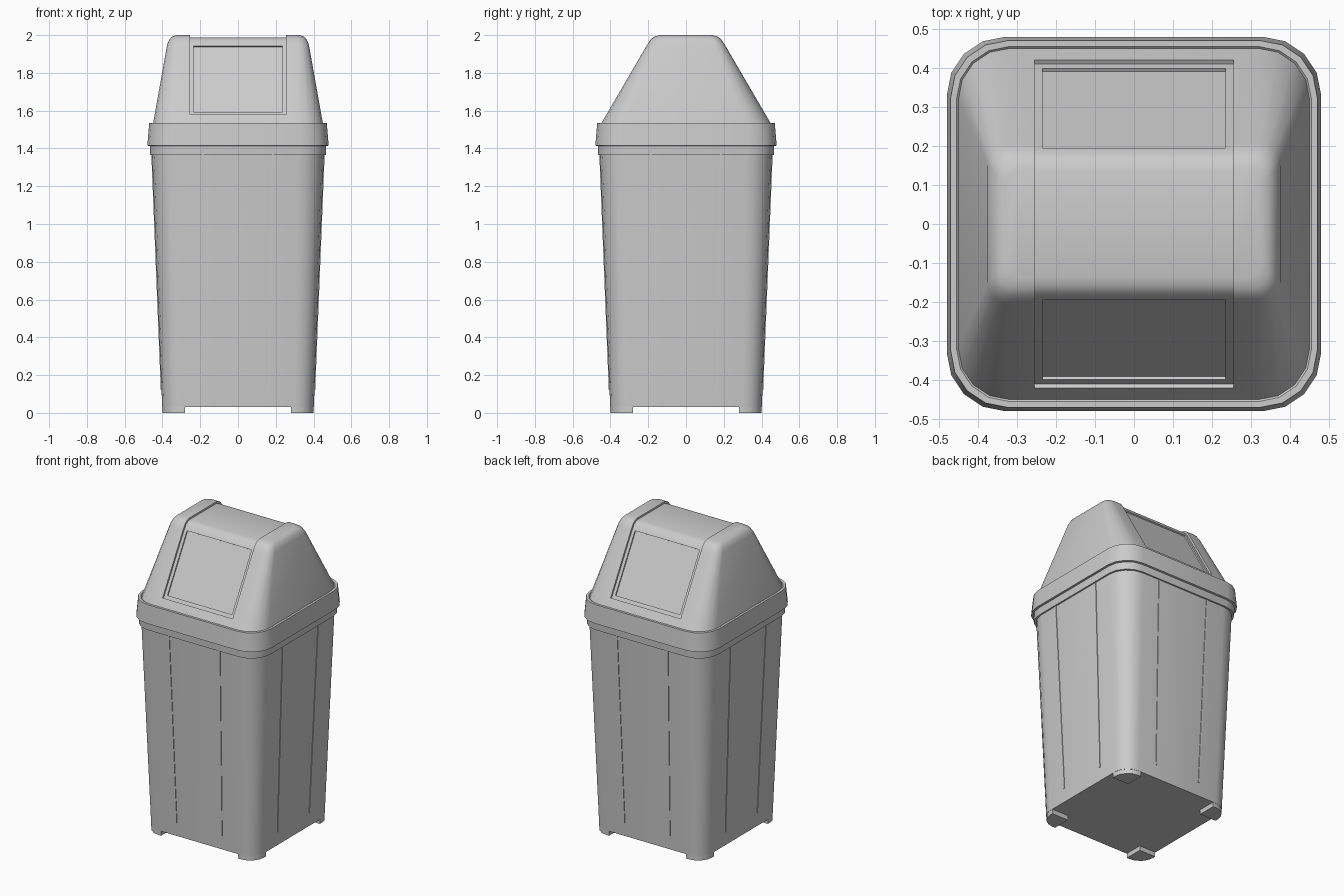
import bpy, bmesh, math
from mathutils import Matrix, Vector

if "Cube" in bpy.data.objects:
    bpy.data.objects.remove(bpy.data.objects["Cube"])

SEG = 4  # facets per rounded corner


def finish(bm, name, angle=31):
    bmesh.ops.recalc_face_normals(bm, faces=bm.faces)
    me = bpy.data.meshes.new(name)
    bm.to_mesh(me)
    bm.free()
    ob = bpy.data.objects.new(name, me)
    bpy.context.collection.objects.link(ob)
    if angle:
        smooth(ob, angle)
    return ob


def select(ob):
    bpy.ops.object.select_all(action='DESELECT')
    ob.select_set(True)
    bpy.context.view_layer.objects.active = ob


def smooth(ob, angle):
    select(ob)
    bpy.ops.object.shade_smooth_by_angle(angle=math.radians(angle))


def arc(cx, cy, r, start):
    return [(cx + r * math.cos(start + i * math.pi / 2 / SEG),
             cy + r * math.sin(start + i * math.pi / 2 / SEG)) for i in range(SEG + 1)]


def loft(name, rings):
    """Closed skin through rounded rectangles (half x, half y, radius, z)."""
    bm = bmesh.new()
    loops = []
    for hx, hy, r, z in rings:
        pts = []
        for k, (sx, sy) in enumerate([(1, 1), (-1, 1), (-1, -1), (1, -1)]):
            pts += arc(sx * (hx - r), sy * (hy - r), r, k * math.pi / 2)
        loops.append([bm.verts.new((x, y, z)) for x, y in pts])
    n = len(loops[0])
    for a, b in zip(loops, loops[1:]):
        for i in range(n):
            j = (i + 1) % n
            bm.faces.new((a[i], a[j], b[j], b[i]))
    bm.faces.new(loops[0][::-1])
    bm.faces.new(loops[-1])
    return finish(bm, name)


def prism(bm, pts, offset):
    """Extrude a polygon of 3D points along an offset."""
    face = bm.faces.new([bm.verts.new(p) for p in pts])
    ext = bmesh.ops.extrude_face_region(bm, geom=[face])
    verts = [v for v in ext['geom'] if isinstance(v, bmesh.types.BMVert)]
    bmesh.ops.translate(bm, verts=verts, vec=offset)


def cut(target, cutter):
    mod = target.modifiers.new('cut', 'BOOLEAN')
    mod.operation = 'DIFFERENCE'
    mod.solver = 'EXACT'
    mod.object = cutter
    select(target)
    bpy.ops.object.modifier_apply(modifier=mod.name)
    bpy.data.objects.remove(cutter)


# Tapered bin body
def half(z):
    return 0.40 + 0.055 * z / 1.37


loft('bin_body', [(half(z), half(z), 0.10 + 0.03 * z, z) for z in (0.03, 1.40)])

# Four corner feet
bm = bmesh.new()
outline = [(0.28, 0.28), (0.40, 0.28)] + arc(0.30, 0.30, 0.10, 0) + [(0.28, 0.40)]
for k in range(4):
    rot = Matrix.Rotation(k * math.pi / 2, 3, 'Z')
    prism(bm, [rot @ Vector((x, y, 0)) for x, y in outline], (0, 0, 0.035))
finish(bm, 'corner_feet')

# Two thin vertical ribs on every side
bm = bmesh.new()
w = 0.005
for k in range(4):
    rot = Matrix.Rotation(k * math.pi / 2, 3, 'Z')
    for s in (-1, 1):
        lo, hi = 0.12, 1.37
        pts = [(s * 0.165 - w, -half(lo) - 0.004, lo), (s * 0.165 + w, -half(lo) - 0.004, lo),
               (s * 0.185 + w, -half(hi) - 0.004, hi), (s * 0.185 - w, -half(hi) - 0.004, hi)]
        prism(bm, [rot @ Vector(p) for p in pts], rot @ Vector((0, 0.012, 0)))
finish(bm, 'side_ribs', None)

# Lid: stepped rim and tapered hood
lid = loft('lid', [
    (0.465, 0.465, 0.14, 1.365), (0.467, 0.467, 0.14, 1.413),
    (0.48, 0.48, 0.15, 1.415), (0.47, 0.47, 0.145, 1.535),
    (0.455, 0.455, 0.135, 1.535), (0.45, 0.45, 0.13, 1.53),
    (0.375, 0.205, 0.055, 1.95), (0.362, 0.185, 0.05, 1.98),
    (0.347, 0.165, 0.045, 1.993), (0.327, 0.14, 0.04, 2.0)])

# Shallow channel running over the hood from front to back
inner = [(-0.410, 1.574), (-0.194, 1.944), (-0.176, 1.971), (-0.158, 1.982), (-0.135, 1.988)]
outer = [(-0.410 - 0.086, 1.574 + 0.05), (-0.35, 2.1)]
profile = inner + [(-y, z) for y, z in inner[::-1]]
profile += [(-y, z) for y, z in outer] + outer[::-1]
bm = bmesh.new()
prism(bm, [(-0.255, y, z) for y, z in profile], (0.51, 0, 0))
cut(lid, finish(bm, 'channel_cutter', None))


# Sunken flap panels on front and back slopes
def slope(z, depth):
    return (-0.45 + (z - 1.53) * 0.5833 + 0.864 * depth, z - 0.504 * depth)


for s in (1, -1):
    bm = bmesh.new()
    quad = [slope(1.60, 0.021), slope(1.948, 0.021), slope(1.948, -0.05), slope(1.60, -0.05)]
    prism(bm, [(-0.235, s * y, z) for y, z in quad], (0.47, 0, 0))
    cut(lid, finish(bm, 'flap_cutter', None))
smooth(lid, 31)
